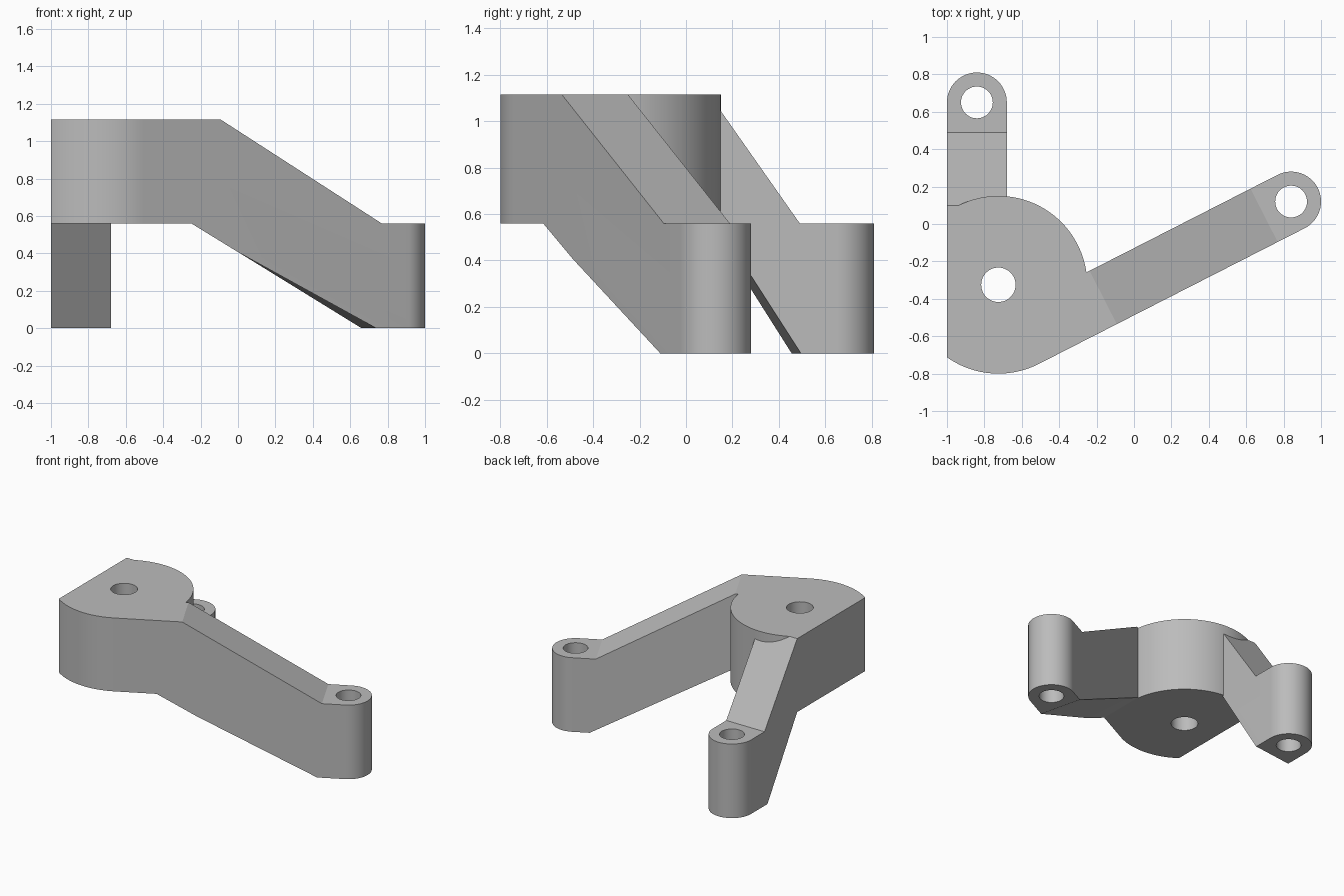
import bpy, bmesh
from math import sin, cos, pi, asin, atan2, hypot, acos
from mathutils import Vector

cube = bpy.data.objects.get("Cube")
if cube:
    bpy.data.objects.remove(cube, do_unlink=True)

MID, TOP = 0.56, 1.115           # underside and top of the hub
HUB, HUB_R = Vector((-0.725, -0.325)), 0.475
END_R = 0.16
RIGHT_END, REAR_END = Vector((0.84, 0.12)), Vector((-0.84, 0.65))

grey = bpy.data.materials.new("plain grey")
grey.use_nodes = True
grey.diffuse_color = (0.5, 0.5, 0.5, 1)
grey.node_tree.nodes["Principled BSDF"].inputs["Base Color"].default_value = (0.5, 0.5, 0.5, 1)


def finish(name, bm):
    bmesh.ops.recalc_face_normals(bm, faces=bm.faces)
    mesh = bpy.data.meshes.new(name)
    bm.to_mesh(mesh)
    bm.free()
    mesh.materials.append(grey)
    obj = bpy.data.objects.new(name, mesh)
    bpy.context.collection.objects.link(obj)
    return obj


def prism(name, outline, z0, z1):
    bm = bmesh.new()
    low = [bm.verts.new((x, y, z0)) for x, y in outline]
    high = [bm.verts.new((x, y, z1)) for x, y in outline]
    bm.faces.new(low)
    bm.faces.new(high)
    for i in range(len(low)):
        j = (i + 1) % len(low)
        bm.faces.new((low[i], low[j], high[j], high[i]))
    return finish(name, bm)


def arc(centre, r, a0, a1, steps):
    return [(centre.x + r * cos(a0 + (a1 - a0) * i / steps),
             centre.y + r * sin(a0 + (a1 - a0) * i / steps)) for i in range(steps + 1)]


def arm(name, end, angle, right, left, steps=32):
    """Cranked arm with a round end; right and left are (distance, height) side
    profiles that list the round end's top and bottom corners as items 4 and 5."""
    d = Vector((cos(angle), sin(angle)))
    n = Vector((-d.y, d.x)) * END_R
    bm = bmesh.new()
    rs = [bm.verts.new((*(end + d * s - n), z)) for s, z in right]
    ls = [bm.verts.new((*(end + d * s + n), z)) for s, z in left]
    bm.faces.new(rs)
    bm.faces.new(ls)
    rim = arc(end, END_R, angle - pi / 2, angle + pi / 2, steps)[1:-1]
    high = [bm.verts.new((x, y, MID)) for x, y in rim]
    low = [bm.verts.new((x, y, 0)) for x, y in rim]
    count = len(rs)
    for i in range(count):
        j = (i + 1) % count
        if i == 3:
            bm.faces.new([rs[3], rs[4], *high, ls[4], ls[3]])
        elif i == 5:
            bm.faces.new([rs[6], rs[5], *low, ls[5], ls[6]])
        elif i != 4:
            bm.faces.new((rs[i], rs[j], ls[j], ls[i]))
    high, low = [rs[4], *high, ls[4]], [rs[5], *low, ls[5]]
    for i in range(len(high) - 1):
        bm.faces.new((high[i], high[i + 1], low[i + 1], low[i]))
    # The underside is slightly twisted
    bmesh.ops.triangulate(bm, faces=[f for f in bm.faces if len(f.verts) == 4 and f.normal.z == 0
                                     and max(v.co.z for v in f.verts) <= MID
                                     and len({round(v.co.z, 3) for v in f.verts}) > 2])
    return finish(name, bm)


def combine(obj, other, operation):
    mod = obj.modifiers.new(operation.lower(), 'BOOLEAN')
    mod.operation, mod.solver, mod.object = operation, 'EXACT', other
    bpy.context.view_layer.objects.active = obj
    bpy.ops.object.modifier_apply(modifier=mod.name)
    bpy.data.objects.remove(other, do_unlink=True)


# Round hub with a flat side
flat = acos((-1 - HUB.x) / HUB_R)
outline = arc(HUB, HUB_R, -flat, flat, 96)
outline[0] = (-1.0, outline[0][1])
outline[-1] = (-1.0, outline[-1][1])
bracket = prism("cranked_bracket", outline, MID, TOP)

# Long arm, tangent to the hub
span = RIGHT_END - HUB
angle = atan2(span.y, span.x) + asin((HUB_R - END_R) / span.length)
start = -span.length * cos(asin((HUB_R - END_R) / span.length))
top_line = [(start, MID), (start, TOP), (-1.128, TOP), (-0.162, MID), (0, MID), (0, 0)]
long_arm = arm("long_arm", RIGHT_END, angle,
               top_line + [(-0.195, 0), (-1.025, 0.407), (-1.305, MID)],
               top_line + [(-0.12, 0), (-0.861, 0.407), (-1.141, MID)])

# Short rear arm
top_line = [(-0.9, MID), (-0.9, TOP), (-0.55, TOP), (-0.16, MID), (0, MID), (0, 0)]
rear_arm = arm("rear_arm", REAR_END, pi / 2,
               top_line + [(-0.155, 0), (-0.515, MID)],
               top_line + [(-0.195, 0), (-0.55, MID)])

combine(bracket, long_arm, 'UNION')
combine(bracket, rear_arm, 'UNION')

# Bolt holes
for centre, r in ((HUB, 0.092), (RIGHT_END, 0.085), (REAR_END, 0.085)):
    hole = prism("hole_cutter", arc(centre, r, 0, 2 * pi, 48)[:-1], -0.2, TOP + 0.2)
    hole.hide_render = True
    combine(bracket, hole, 'DIFFERENCE')

bpy.ops.object.select_all(action='DESELECT')
bracket.select_set(True)
bpy.context.view_layer.objects.active = bracket
bpy.ops.object.shade_smooth_by_angle(angle=pi / 7)
